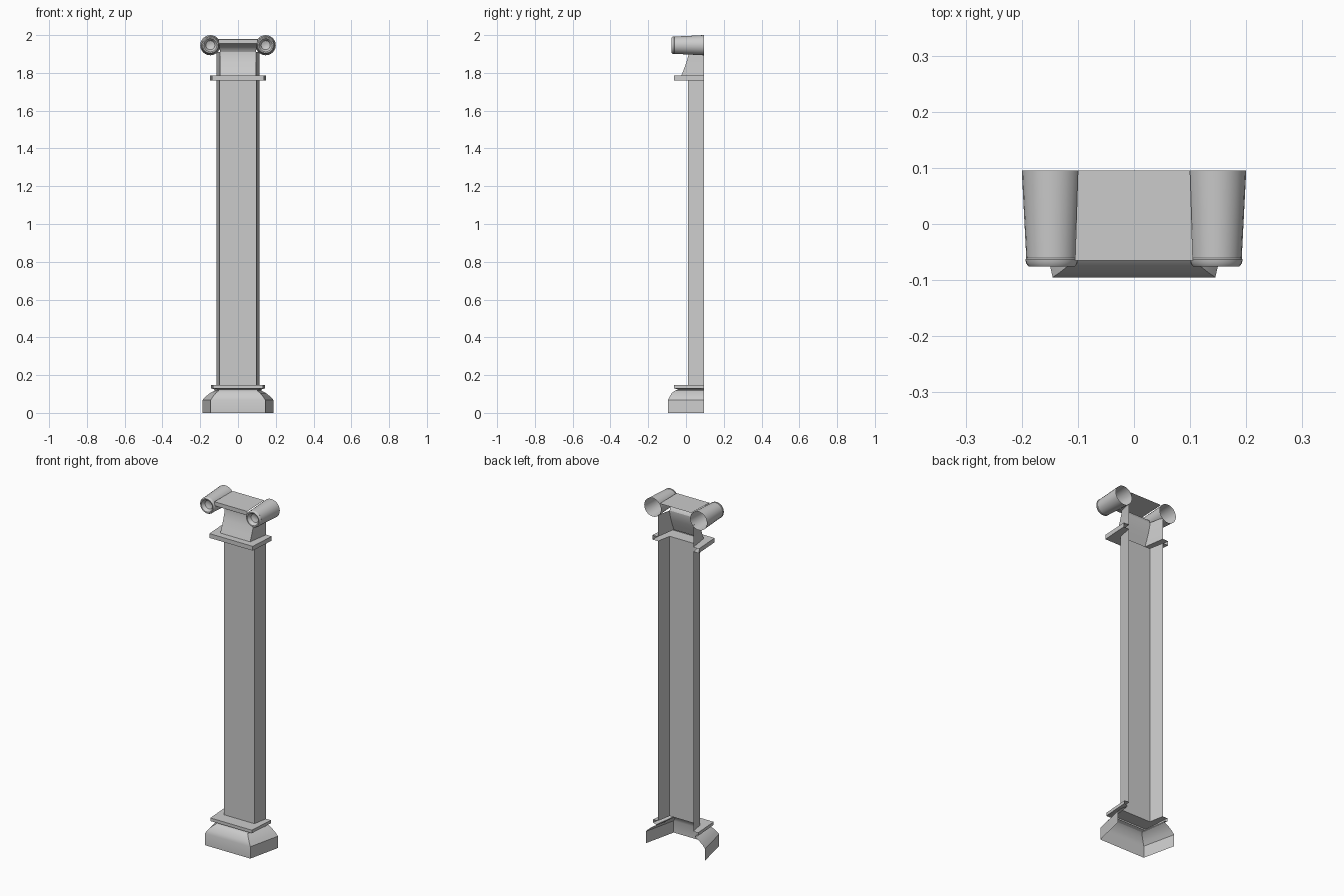
import bpy, bmesh
from math import sin, cos, pi, radians

if "Cube" in bpy.data.objects:
    bpy.data.objects.remove(bpy.data.objects["Cube"])

BACK = 0.095  # open rear plane of the half column


def make(name, verts, faces):
    me = bpy.data.meshes.new(name)
    me.from_pydata(verts, [], faces)
    bm = bmesh.new()
    bm.from_mesh(me)
    bmesh.ops.remove_doubles(bm, verts=bm.verts, dist=1e-5)
    bm.to_mesh(me)
    bm.free()
    ob = bpy.data.objects.new(name, me)
    bpy.context.collection.objects.link(ob)
    bpy.ops.object.select_all(action='DESELECT')
    ob.select_set(True)
    bpy.context.view_layer.objects.active = ob
    bpy.ops.object.shade_smooth_by_angle(angle=radians(35))
    return ob


def shell(name, rows):
    """Three-sided splayed shell; rows are (front half width, back half width, front y, z)."""
    verts, faces = [], []
    for f, b, y, z in rows:
        verts += [(-b, BACK, z), (-f, y, z), (f, y, z), (b, BACK, z)]
    for i in range(len(rows) - 1):
        for j in range(3):
            a = 4 * i + j
            faces.append((a, a + 1, a + 5, a + 4))
    return make(name, verts, faces)


def strip(name, rows):
    """Sheet between the scrolls; rows are (half width, y, z)."""
    verts = [p for w, y, z in rows for p in ((-w, y, z), (w, y, z))]
    faces = [(2 * i, 2 * i + 1, 2 * i + 3, 2 * i + 2) for i in range(len(rows) - 1)]
    return make(name, verts, faces)


# Base block with rounded shoulder
shell("base", [
    (0.145, 0.188, -0.095, 0.0), (0.145, 0.188, -0.095, 0.068),
    (0.133, 0.172, -0.087, 0.086), (0.118, 0.148, -0.075, 0.105),
    (0.102, 0.124, -0.058, 0.118)])

# Lower plate with a small undercut
shell("base_plate", [
    (0.102, 0.124, -0.058, 0.118), (0.105, 0.124, -0.04, 0.124),
    (0.132, 0.143, -0.063, 0.130), (0.132, 0.143, -0.063, 0.148),
    (0.097, 0.113, 0.010, 0.148)])

# Shaft
shell("shaft", [(0.097, 0.113, 0.010, 0.148), (0.097, 0.113, 0.010, 1.76)])

# Upper plate
shell("neck_plate", [
    (0.097, 0.113, 0.010, 1.76), (0.138, 0.148, -0.063, 1.76),
    (0.138, 0.148, -0.063, 1.785), (0.095, 0.113, -0.025, 1.785)])

# Flared neck under the scrolls
shell("capital_neck", [
    (0.095, 0.113, -0.025, 1.785), (0.095, 0.113, -0.011, 1.82),
    (0.095, 0.113, 0.002, 1.855), (0.095, 0.113, 0.012, 1.89),
    (0.095, 0.113, 0.013, 1.91)])

# Neck front curling out into the top sheet
strip("capital_top", [
    (0.095, 0.013, 1.91), (0.097, 0.005, 1.928), (0.1, -0.02, 1.945),
    (0.103, -0.065, 1.955), (0.105, -0.065, 1.978), (0.1, BACK, 1.98)])

# Tapered scrolls with dished ends, open at the rear
CX, CZ, N = 0.1465, 1.9465, 24
profile = [(0.0535, BACK), (0.0455, -0.061), (0.0470, -0.063), (0.0460, -0.070),
           (0.0410, -0.076), (0.0350, -0.075), (0.0290, -0.066),
           (0.0240, -0.056), (0.0120, -0.051), (0.0, -0.050)]
verts = [(CX + r * cos(2 * pi * j / N), y, CZ + r * sin(2 * pi * j / N))
         for r, y in profile for j in range(N)]
faces = []
for i in range(len(profile) - 1):
    for j in range(N):
        k = (j + 1) % N
        faces.append((i * N + j, i * N + k, i * N + N + k, i * N + N + j))
scrolls = make("scrolls", verts, faces)
mir = scrolls.modifiers.new("mirror", 'MIRROR')
mir.use_axis = (True, False, False)
mir.use_mirror_merge = False
